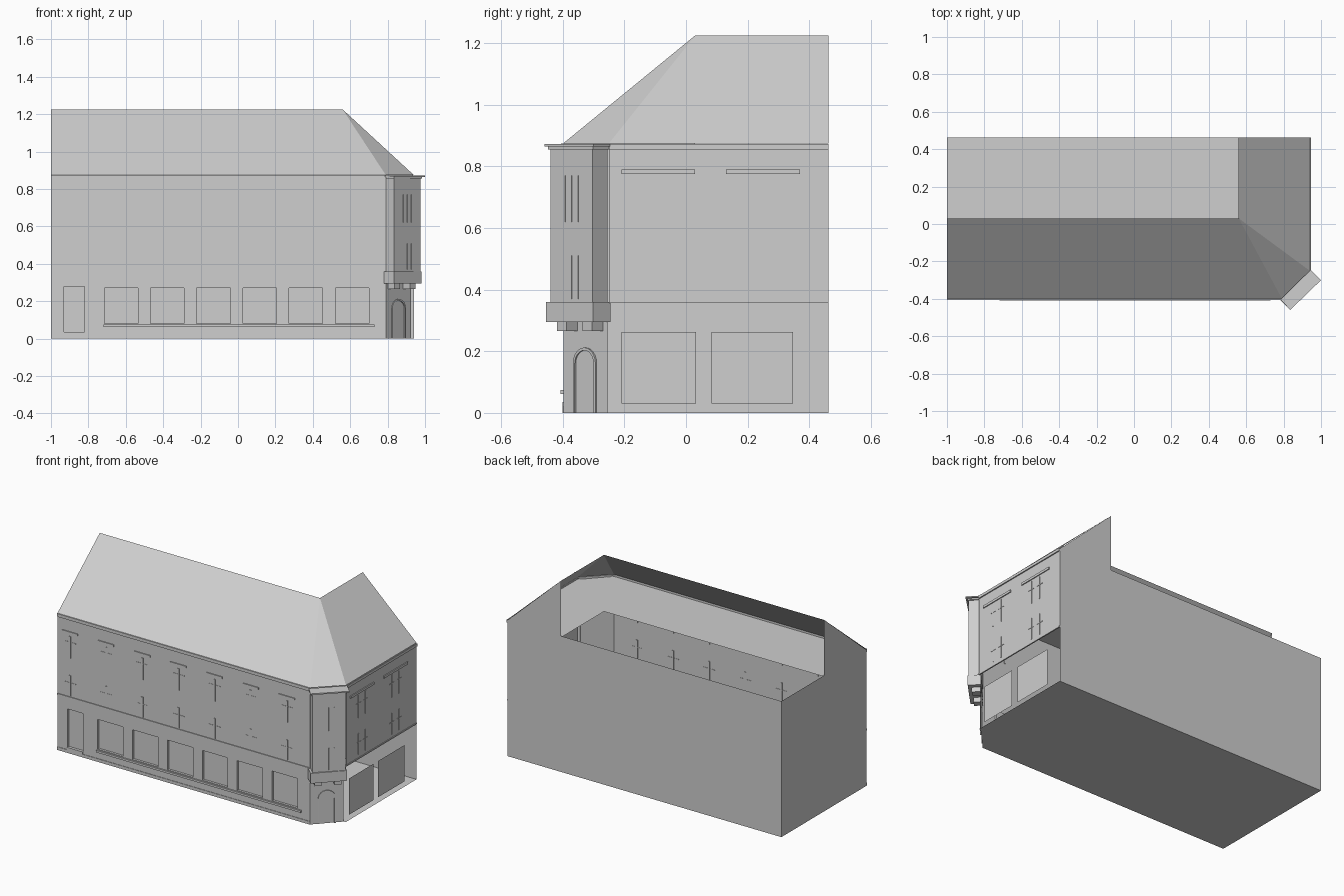
import bpy, bmesh, math
from mathutils import Vector, Matrix

if "Cube" in bpy.data.objects:
    bpy.data.objects.remove(bpy.data.objects["Cube"])

stone = bpy.data.materials.new("light grey stone")
stone.diffuse_color = (0.62, 0.62, 0.62, 1)
stone.use_nodes = True
stone.node_tree.nodes["Principled BSDF"].inputs["Base Color"].default_value = stone.diffuse_color


def mesh(name, verts, faces):
    me = bpy.data.meshes.new(name)
    me.from_pydata([tuple(v) for v in verts], [], faces)
    me.materials.append(stone)
    ob = bpy.data.objects.new(name, me)
    bpy.context.collection.objects.link(ob)
    return ob


def sheet(name, *verts):
    return mesh(name, verts, [list(range(len(verts)))])


def prism(name, poly, z0, z1):
    """Closed upright prism over a counter-clockwise outline."""
    n = len(poly)
    verts = [(x, y, z0) for x, y in poly] + [(x, y, z1) for x, y in poly]
    faces = [list(range(n))[::-1], list(range(n, 2 * n))]
    faces += [[i, (i + 1) % n, n + (i + 1) % n, n + i] for i in range(n)]
    return mesh(name, verts, faces)


def box(name, x0, x1, y0, y1, z0, z1):
    return prism(name, [(x0, y0), (x1, y0), (x1, y1), (x0, y1)], z0, z1)


def recessed_wall(name, x0, x1, z0, z1, y, holes, depth):
    """Wall facing -y with rectangular recesses, built on a cut grid."""
    xs = sorted({x0, x1, *[v for h in holes for v in h[:2]]})
    zs = sorted({z0, z1, *[v for h in holes for v in h[2:]]})
    bm = bmesh.new()

    def quad(*pts):
        bm.faces.new([bm.verts.new(p) for p in pts])

    for a, b in zip(xs, xs[1:]):
        for c, d in zip(zs, zs[1:]):
            mx, mz = (a + b) / 2, (c + d) / 2
            if not any(h[0] < mx < h[1] and h[2] < mz < h[3] for h in holes):
                quad((a, y, c), (b, y, c), (b, y, d), (a, y, d))
    for a, b, c, d in holes:
        k = y + depth
        quad((a, k, c), (b, k, c), (b, k, d), (a, k, d))
        quad((a, y, c), (b, y, c), (b, k, c), (a, k, c))
        quad((a, k, d), (b, k, d), (b, y, d), (a, y, d))
        quad((a, y, c), (a, k, c), (a, k, d), (a, y, d))
        quad((b, k, c), (b, y, c), (b, y, d), (b, k, d))
    bmesh.ops.remove_doubles(bm, verts=bm.verts, dist=1e-5)
    ob = mesh(name, [], [])
    bm.to_mesh(ob.data)
    bm.free()
    return ob


L, R, F, B = -1.0, 0.94, -0.398, 0.463      # outer walls
CX, CY = 0.79, -0.25                        # ends of the cut corner
EAVE, RIDGE, RX, RY, BAND = 0.87, 1.225, 0.56, 0.03, 0.36

# Ground slab and attic floor (open over the rear yard)
sheet("ground_floor", (L, F, 0), (CX, F, 0), (0.925, -0.255, 0), (R, CY, 0), (R, B, 0), (L, B, 0))
sheet("attic_floor", (L, F, 0.862), (CX, F, 0.862), (R, CY, 0.862), (R, B, 0.862),
      (RX, B, 0.862), (RX, RY, 0.862), (L, RY, 0.862))

# Front wall with door and six shop windows
holes = [(-0.93, -0.82, 0.02, 0.28)]
holes += [(-0.715 + 0.247 * i, -0.535 + 0.247 * i, 0.08, 0.27) for i in range(6)]
recessed_wall("front_wall", L, CX, 0, EAVE, F, holes, 0.015)

# Side, rear and corner walls
sheet("left_wall", (L, B, 0), (L, F, 0), (L, F, EAVE), (L, RY, RIDGE), (L, RY, EAVE), (L, B, EAVE))
sheet("rear_wall", (R, B, 0), (L, B, 0), (L, B, EAVE), (RX, B, EAVE), (RX, B, RIDGE), (R, B, EAVE))
sheet("right_upper_wall", (R, CY, BAND), (R, B, BAND), (R, B, EAVE), (R, CY, EAVE))
sheet("corner_wall", (CX, F, 0), (0.925, -0.255, 0), (0.925, -0.255, EAVE), (CX, F, EAVE))
for y0, y1 in ((-0.21, 0.033), (0.083, 0.348)):
    sheet("side_shop_window", (R - 0.005, y0, 0.03), (R - 0.005, y1, 0.03),
          (R - 0.005, y1, 0.262), (R - 0.005, y0, 0.262))

# Roof: front slope, corner hip, right slope
roof = [(L, F, 0.875), (CX, F, 0.875), (R, CY, 0.875), (R, B, 0.875),
        (L, RY, RIDGE), (RX, RY, RIDGE), (RX, B, RIDGE)]
mesh("roof", roof, [(0, 1, 5, 4), (1, 2, 5), (2, 3, 6, 5)])

# Cornices, floor bands, plinth and shop sill
box("front_cornice", L, CX, F - 0.007, F, 0.855, 0.875)
box("right_cornice", R, R + 0.007, CY, B, 0.855, 0.872)
box("front_band", L, CX, F - 0.005, F, BAND - 0.006, BAND + 0.003)
box("right_band", R - 0.004, R + 0.004, CY, B, BAND - 0.004, BAND + 0.004)
box("plinth", L, CX, F - 0.003, F, 0, 0.02)
box("shop_sill", -0.72, 0.73, F - 0.01, F, 0.062, 0.075)
box("door_step", -0.93, -0.82, F - 0.003, F + 0.015, 0.02, 0.035)

# Front upper windows: lintel, mullions and crossbars
for i in range(7):
    c = -0.91 + 0.256 * i
    box("front_lintel", c - 0.056, c + 0.056, F - 0.006, F, 0.768, 0.78)
    for z0, z1, bar in ((0.61, 0.75, 0.71), (0.37, 0.50, 0.45)):
        box("front_mullion", c - 0.006, c + 0.006, F - 0.004, F + 0.004, z0, z1)
        box("front_crossbar", c - 0.04, c + 0.04, F - 0.002, F + 0.002, bar, bar + 0.004)

# Right upper windows
for y0, y1, c in ((-0.21, 0.03, -0.09), (0.13, 0.37, 0.25)):
    box("right_lintel", R, R + 0.006, y0, y1, 0.775, 0.79)
    for s in (-0.035, 0.035):
        for z0, z1, bar in ((0.62, 0.765, 0.71), (0.385, 0.52, 0.46)):
            box("right_mullion", R - 0.003, R + 0.003, c + s - 0.003, c + s + 0.003, z0, z1)
            box("right_crossbar", R - 0.002, R + 0.002, c + s - 0.025, c + s + 0.025, bar, bar + 0.004)

# Corner oriel: body, base slab and cornice
prism("oriel_body", [(0.79, -0.395), (0.835, -0.44), (0.975, -0.303), (0.927, -0.255)], BAND, 0.86)
prism("oriel_base", [(0.78, -0.405), (0.833, -0.455), (0.982, -0.302), (0.93, -0.245)], 0.295, BAND)
prism("oriel_lower_cornice", [(0.785, -0.4), (0.834, -0.448), (0.985, -0.302), (0.935, -0.25)], 0.855, 0.864)
prism("oriel_cornice", [(0.785, -0.405), (0.835, -0.46), (1.0, -0.3), (0.945, -0.245)], 0.864, 0.872)

# Frame of the cut corner: local x along the face, local -y outward
def corner(centre, ob):
    ob.matrix_world = Matrix.Translation(Vector((*centre, 0))) @ Matrix.Rotation(math.pi / 4, 4, 'Z')


GROUND, ORIEL = (0.8575, -0.3265), (0.905, -0.3715)
for s in (-1, 1):
    u = s * 0.058
    corner(GROUND, box("oriel_corbel", u - 0.022, u + 0.022, -0.05, 0, 0.265, 0.295))
for u, z0, z1 in ((-0.03, 0.62, 0.77), (0.0, 0.62, 0.77), (0.03, 0.62, 0.77),
                  (0.0, 0.37, 0.51), (0.03, 0.37, 0.51)):
    corner(ORIEL, box("oriel_mullion", u - 0.002, u + 0.002, -0.003, 0.003, z0, z1))

# Arched corner door: surround strip around the opening
def arch(r):
    pts = [(-r, 0.0)]
    pts += [(-r * math.cos(math.pi * i / 12), 0.16 + r * math.sin(math.pi * i / 12)) for i in range(13)]
    return pts + [(r, 0.0)]


outer, inner = arch(0.052), arch(0.043)
n = len(outer)
verts = [(x, -0.006, z) for x, z in outer + inner] + [(x, 0.0, z) for x, z in outer + inner]
faces = []
for i in range(n - 1):
    o, k = i, n + i
    faces += [(o, k, k + 1, o + 1), (o, o + 1, 2 * n + o + 1, 2 * n + o),
              (k, 2 * n + k, 2 * n + k + 1, k + 1)]
corner(GROUND, mesh("door_surround", verts, faces))
